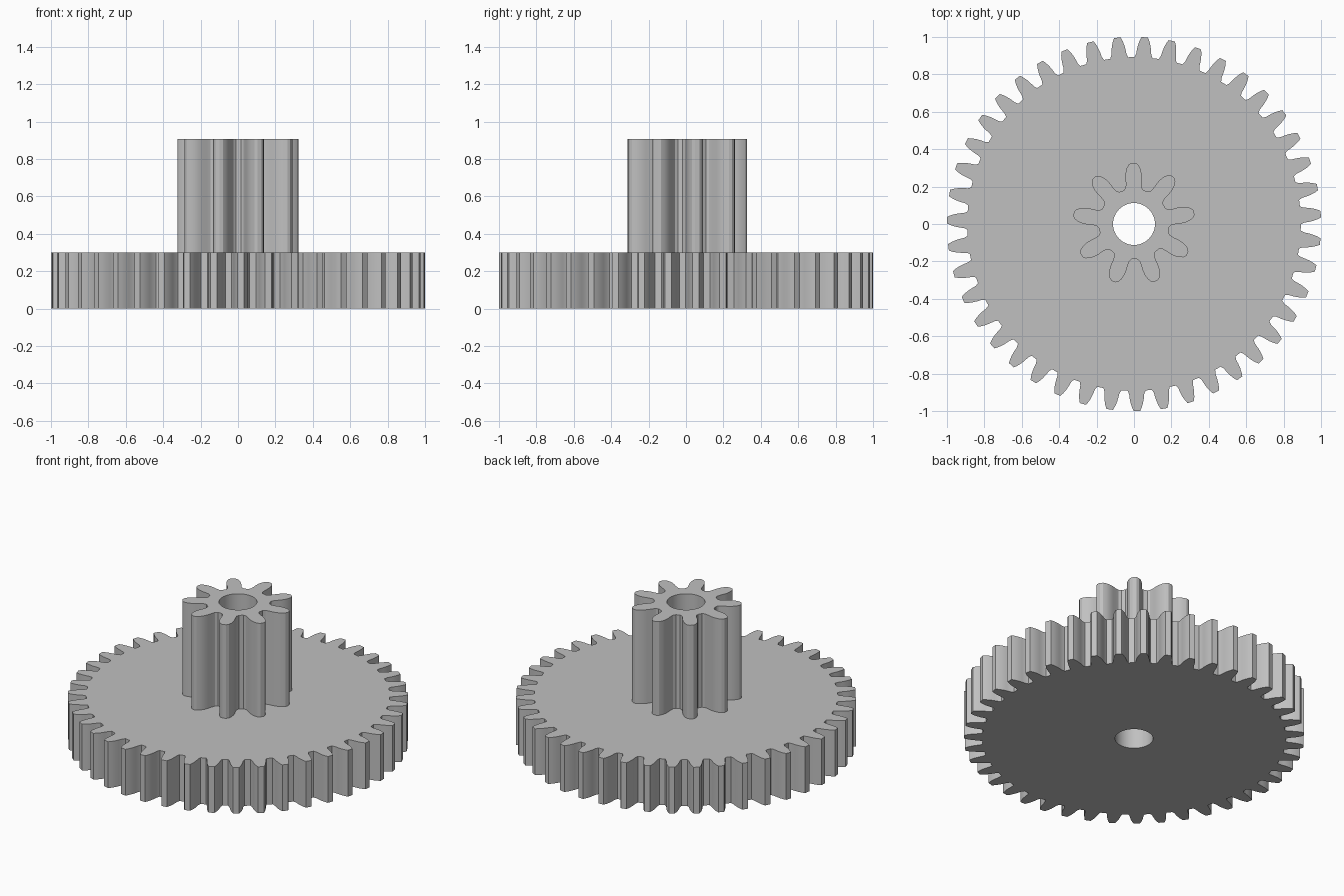
import bpy, bmesh
from math import radians, cos, sin, tau
from mathutils import Vector

cube = bpy.data.objects.get("Cube")
if cube:
    bpy.data.objects.remove(cube, do_unlink=True)

GREY = (0.53, 0.53, 0.53, 1.0)
BORE_RADIUS = 0.112

grey = bpy.data.materials.new("plain grey")
grey.use_nodes = True
grey.diffuse_color = GREY
grey.node_tree.nodes["Principled BSDF"].inputs["Base Color"].default_value = GREY


def polar(radius, angle):
    return Vector((radius * cos(angle), radius * sin(angle), 0))


def gear_outline(teeth, phase, flank):
    """Mirror one flank (radius, half angle in degrees) about each tooth centre."""
    rising = [(r, -a) for r, a in flank]
    falling = [(r, a) for r, a in reversed(flank)]
    return [polar(r, radians(phase + a) + tau * i / teeth)
            for i in range(teeth) for r, a in rising + falling]


def add_loop(bm, points):
    verts = [bm.verts.new(p) for p in points]
    return [bm.edges.new((v, verts[i - 1])) for i, v in enumerate(verts)]


def make_gear(name, outline, bottom, top):
    bm = bmesh.new()
    bore = [polar(BORE_RADIUS, tau * i / 48) for i in range(48)]
    edges = add_loop(bm, outline) + add_loop(bm, bore)
    # Fill the flat cap around the bore, then raise it into a solid
    bmesh.ops.triangle_fill(bm, use_beauty=True, edges=edges, normal=(0, 0, 1))
    raised = bmesh.ops.extrude_face_region(bm, geom=bm.faces[:], use_keep_orig=True)
    verts = [g for g in raised["geom"] if isinstance(g, bmesh.types.BMVert)]
    bmesh.ops.translate(bm, verts=verts, vec=(0, 0, top - bottom))
    bmesh.ops.translate(bm, verts=bm.verts[:], vec=(0, 0, bottom))
    bmesh.ops.recalc_face_normals(bm, faces=bm.faces[:])
    mesh = bpy.data.meshes.new(name)
    bm.to_mesh(mesh)
    bm.free()
    mesh.materials.append(grey)
    obj = bpy.data.objects.new(name, mesh)
    bpy.context.collection.objects.link(obj)
    bpy.ops.object.select_all(action="DESELECT")
    obj.select_set(True)
    bpy.context.view_layer.objects.active = obj
    bpy.ops.object.shade_smooth_by_angle(angle=radians(25))


# Wide lower wheel with slim tapered teeth
wheel_flank = [(0.892, 3.1), (0.91, 2.55), (0.935, 2.3), (0.957, 2.0),
               (0.98, 1.55), (1.0, 1.0)]
make_gear("large_gear", gear_outline(43, 3.0, wheel_flank), 0, 0.3)

# Tall upper pinion with rounded teeth
pinion_flank = [(0.188, 16), (0.2, 12.2), (0.225, 10.6), (0.25, 10),
                (0.275, 8.9), (0.3, 6.9), (0.318, 4.6), (0.327, 2)]
make_gear("small_gear", gear_outline(9, 90.6, pinion_flank), 0.3, 0.907)
